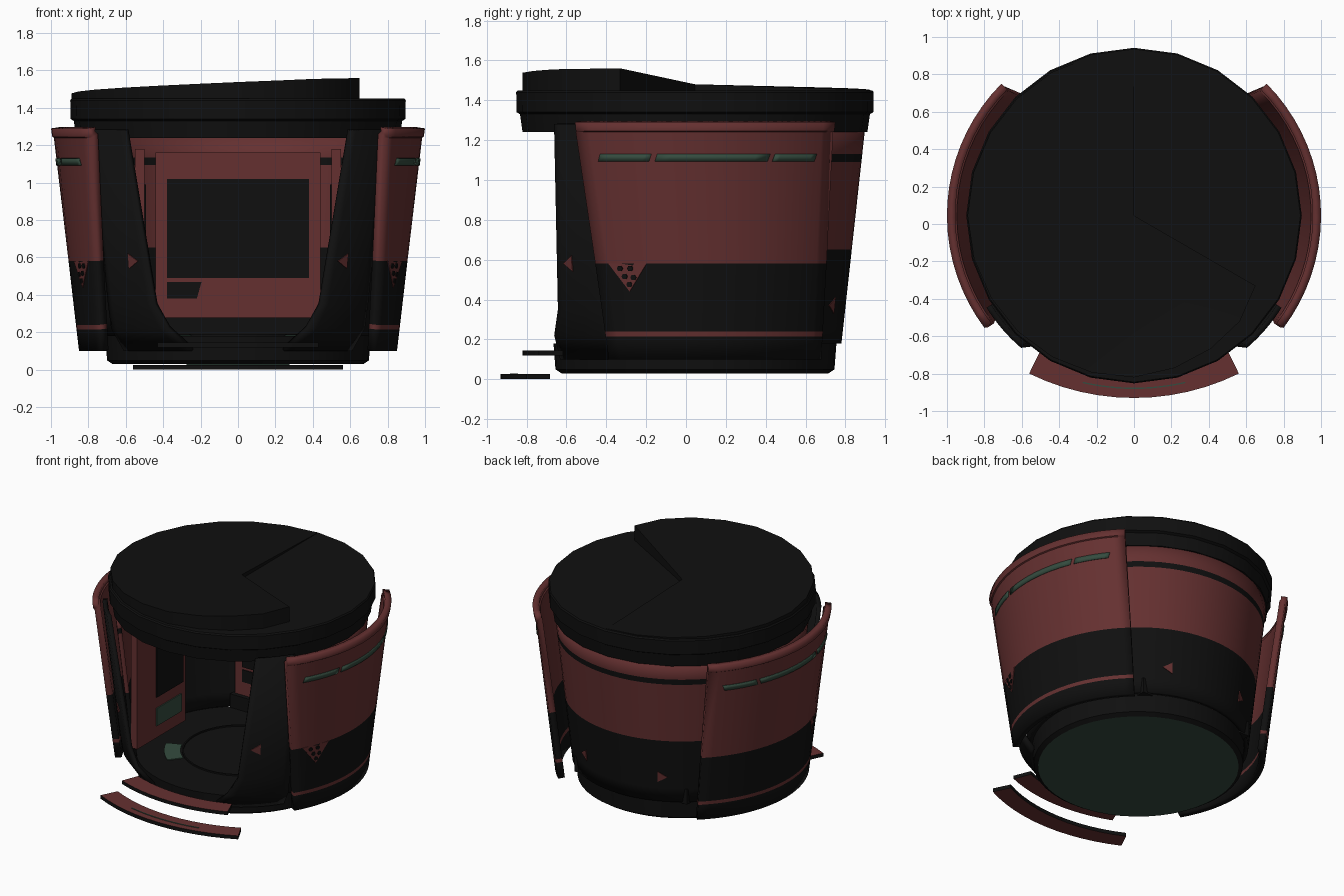
import bpy, bmesh
from math import sin, cos, radians

cube = bpy.data.objects.get("Cube")
if cube:
    bpy.data.objects.remove(cube)

CY = 0.045  # centre of the round booth in y
BLACK, RED, GREEN = 0, 1, 2
MATS = []
for label, rgb in (("black", (0.005, 0.005, 0.005)), ("dull_red", (0.13, 0.03, 0.03)),
                   ("dark_green", (0.035, 0.072, 0.05))):
    m = bpy.data.materials.new(label)
    m.use_nodes = True
    m.diffuse_color = (*rgb, 1)
    bsdf = m.node_tree.nodes["Principled BSDF"]
    bsdf.inputs["Base Color"].default_value = (*rgb, 1)
    bsdf.inputs["Roughness"].default_value = 0.8
    MATS.append(m)


def pos(r, az, z, side=1, cy=CY):
    a = radians(az)
    return (side * r * cos(a), cy + r * sin(a), z)


def lerp(table, t):
    for (t0, v0), (t1, v1) in zip(table, table[1:]):
        if t <= t1:
            return v0 + (v1 - v0) * (t - t0) / (t1 - t0)
    return table[-1][1]


def make(name, verts, faces, mats, thick=0.0, smooth=True, fix=False):
    me = bpy.data.meshes.new(name)
    me.from_pydata(verts, [], faces)
    for m in MATS:
        me.materials.append(m)
    for p, k in zip(me.polygons, mats):
        p.material_index = k
    if fix:
        bm = bmesh.new()
        bm.from_mesh(me)
        bmesh.ops.recalc_face_normals(bm, faces=bm.faces)
        bm.to_mesh(me)
        bm.free()
    ob = bpy.data.objects.new(name, me)
    bpy.context.collection.objects.link(ob)
    if thick:
        mod = ob.modifiers.new("thickness", "SOLIDIFY")
        mod.thickness, mod.offset = thick, -1
    if smooth:
        bpy.ops.object.select_all(action="DESELECT")
        ob.select_set(True)
        bpy.context.view_layer.objects.active = ob
        bpy.ops.object.shade_smooth_by_angle(angle=radians(32))
    return ob


def shell(name, rows, mats, thick, steps, side=1):
    """Curved wall; each row is (z, radius, start angle, end angle)."""
    n = steps + 1
    verts = [pos(r, a0 + (a1 - a0) * i / steps, z, side)
             for z, r, a0, a1 in rows for i in range(n)]
    faces, idx = [], []
    for j, k in enumerate(mats):
        for i in range(steps):
            q = (j * n + i, j * n + i + 1, (j + 1) * n + i + 1, (j + 1) * n + i)
            faces.append(q if side > 0 else q[::-1])
            idx.append(k)
    return make(name, verts, faces, idx, thick)


def turned(name, profile, mats, n):
    """Solid of revolution; the first and last rings are capped."""
    verts = [pos(r, 360 * i / n, z) for r, z in profile for i in range(n)]
    faces, idx = [list(range(n))[::-1]], [mats[0]]
    for j in range(len(profile) - 1):
        for i in range(n):
            k = (i + 1) % n
            faces.append((j * n + i, j * n + k, (j + 1) * n + k, (j + 1) * n + i))
            idx.append(mats[1])
    faces.append([(len(profile) - 1) * n + i for i in range(n)])
    idx.append(mats[2])
    return make(name, verts, faces, idx)


def arc_plate(name, r0, r1, a0, a1, z0, z1, cy, flat, edge, side=1, steps=12):
    verts, faces, idx = [], [], []
    for i in range(steps + 1):
        a = a0 + (a1 - a0) * i / steps
        verts += [pos(r, a, z, side, cy) for r, z in ((r0, z0), (r1, z0), (r1, z1), (r0, z1))]
    for i in range(steps):
        for k in range(4):
            b, t = i * 4, i * 4 + 4
            faces.append((b + k, b + (k + 1) % 4, t + (k + 1) % 4, t + k))
            idx.append(flat if k in (0, 2) else edge)
    faces += [(0, 1, 2, 3), [steps * 4 + k for k in range(4)]]
    make(name, verts, faces, idx + [edge, edge], fix=True)


def decal(name, points, radius, mat, side=1):
    """Thin flat plate lying on a leaning wall; points are (angle, z)."""
    verts = [pos(radius(z) + 0.005, a, z, side) for a, z in points]
    face = list(range(len(points)))
    make(name, verts, [face if side > 0 else face[::-1]], [mat], 0.007, False)


def box(name, lo, hi, mat):
    verts = [(x, y, z) for x in (lo[0], hi[0]) for y in (lo[1], hi[1]) for z in (lo[2], hi[2])]
    faces = [(0, 1, 3, 2), (4, 6, 7, 5), (0, 4, 5, 1), (2, 3, 7, 6), (0, 2, 6, 4), (1, 5, 7, 3)]
    make(name, verts, faces, [mat] * 6, smooth=False, fix=True)


def panel_r(z):
    return 0.85 + (z - 0.1) * 0.118


def wall_r(z):
    return 0.735 + (z - 0.18) * 0.11


def pillar_r(z):
    return 0.82 + (z - 0.35) * 0.118


# Base with floor, and lid
turned("base", [(0.67, 0.03), (0.70, 0.05), (0.71, 0.18)], (GREEN, BLACK, BLACK), 48)
turned("lid", [(0.865, 1.24), (0.878, 1.33), (0.895, 1.34), (0.897, 1.44), (0.89, 1.45)],
       (BLACK, BLACK, BLACK), 24)

# Spiral ramp on the lid
R_TAB = [(30, 0.75), (45, 0.80), (90, 0.865), (180, 0.89), (270, 0.88)]
Z_TAB = [(30, 1.56), (60, 1.555), (90, 1.538), (180, 1.477), (270, 1.452)]
verts = [(0, CY, 1.48), (0, CY, 1.44)]
angles = range(30, 271, 15)
for a in angles:
    verts += [pos(lerp(R_TAB, a), -a, lerp(Z_TAB, a)), pos(lerp(R_TAB, a), -a, 1.44)]
faces = []
for i in range(2, len(verts) - 2, 2):
    faces += [(0, i + 2, i), (1, i + 1, i + 3), (i, i + 2, i + 3, i + 1)]
faces += [(0, 2, 3, 1), (0, 1, len(verts) - 1, len(verts) - 2)]
make("lid_ramp", verts, faces, [BLACK] * len(faces), fix=True)

# Rear wall
levels = (0.18, 0.28, 0.65, 1.09, 1.13, 1.25)
shell("rear_wall", [(z, wall_r(z), -42, 222) for z in levels],
      (BLACK, BLACK, RED, BLACK, RED), 0.03, 54)

for side, word in ((1, "left"), (-1, "right")):
    # Front pillar
    shell(word + "_pillar", [(0.10, 0.72, -70, -32), (0.22, 0.80, -62, -32),
                             (0.35, 0.82, -57, -32), (1.28, 0.93, -49.5, -32)],
          (BLACK,) * 3, 0.03, 8, side)
    decal(word + "_pillar_arrow", [(-51, 0.58), (-46.5, 0.54), (-46.5, 0.62)], pillar_r, RED, side)

    # Outer sliding panel with lip
    levels = (0.10, 0.215, 0.24, 0.58, 1.24)
    rows = [(z, panel_r(z), -30 - 6 * z, 48.5 - 3 * z) for z in levels]
    rows += [(1.245, 0.993, -37, 44.8), (1.29, 1.0, -37, 44.8)]
    shell(word + "_panel", rows, (BLACK, RED, BLACK, RED, RED, RED), 0.045, 18, side)

    # Light strips with slanted ends
    for k, (a0, a1) in enumerate(((-30, -13.8), (-12, 22), (23.6, 38))):
        z0, z1 = 1.092, 1.13
        shell(f"{word}_light_{k}", [(z0, panel_r(z0) + 0.005, a0, a1),
                                    (z1, panel_r(z1) + 0.005, a0 + 0.8, a1 + 0.8)],
              (GREEN,), 0.007, 8, side)

    # Triangular emblem with dots
    decal(word + "_emblem", [(-21.5, 0.44), (-15.5, 0.58), (-28.5, 0.58)], panel_r, RED, side)
    for k, (a, z) in enumerate(((-24.5, 0.555), (-21, 0.555), (-23, 0.515), (-20, 0.51), (-21.5, 0.475))):
        hexa = [(a + 1.0 * cos(radians(60 * i)), z + 0.015 * sin(radians(60 * i))) for i in range(6)]
        decal(f"{word}_emblem_dot_{k}", hexa, lambda h: panel_r(h) + 0.003, BLACK, side)

    # Rear arrow
    decal(word + "_rear_arrow", [(62.5, 0.37), (67.5, 0.33), (67.5, 0.41)], wall_r, RED, side)

    # Inner side console with screen and light
    x0, x1 = sorted((side * 0.50, side * 0.55))
    box(word + "_console", (x0, -0.46, 0.25), (x1, 0.10, 1.18), RED)
    x0, x1 = sorted((side * 0.492, side * 0.50))
    box(word + "_console_screen", (x0, -0.24, 0.55), (x1, 0.07, 0.99), BLACK)
    box(word + "_console_light", (x0, -0.24, 0.34), (x1, 0.05, 0.47), GREEN)

    # Floor light
    arc_plate(word + "_floor_light", 0.41, 0.52, -52, -22, 0.178, 0.186, CY, GREEN, GREEN, side)

# Rear console
yb = CY + 0.55
box("rear_console", (-0.44, yb, 0.26), (0.44, yb + 0.05, 1.16), RED)
box("rear_screen", (-0.38, yb - 0.008, 0.49), (0.38, yb, 1.02), BLACK)
box("rear_console_plinth", (-0.46, yb - 0.03, 0.17), (0.46, yb + 0.05, 0.28), BLACK)
make("rear_keypad", [(-0.38, yb - 0.006, 0.38), (-0.22, yb - 0.006, 0.38),
                     (-0.195, yb - 0.006, 0.47), (-0.38, yb - 0.006, 0.47)],
     [(0, 1, 2, 3)], [BLACK], 0.006, False)

# Raised floor disc and front steps
arc_plate("floor_ring", 0.39, 0.40, 0, 360, 0.178, 0.19, CY, BLACK, BLACK, steps=36)
arc_plate("upper_step", 1.03, 1.16, -111.8, -68.2, 0.12, 0.145, 0.34, RED, BLACK)
arc_plate("lower_step", 1.14, 1.27, -116.2, -63.8, 0.0, 0.026, 0.34, RED, BLACK)
arc_plate("lower_step_light", 1.215, 1.222, -103, -77, 0.024, 0.03, 0.34, GREEN, GREEN)
